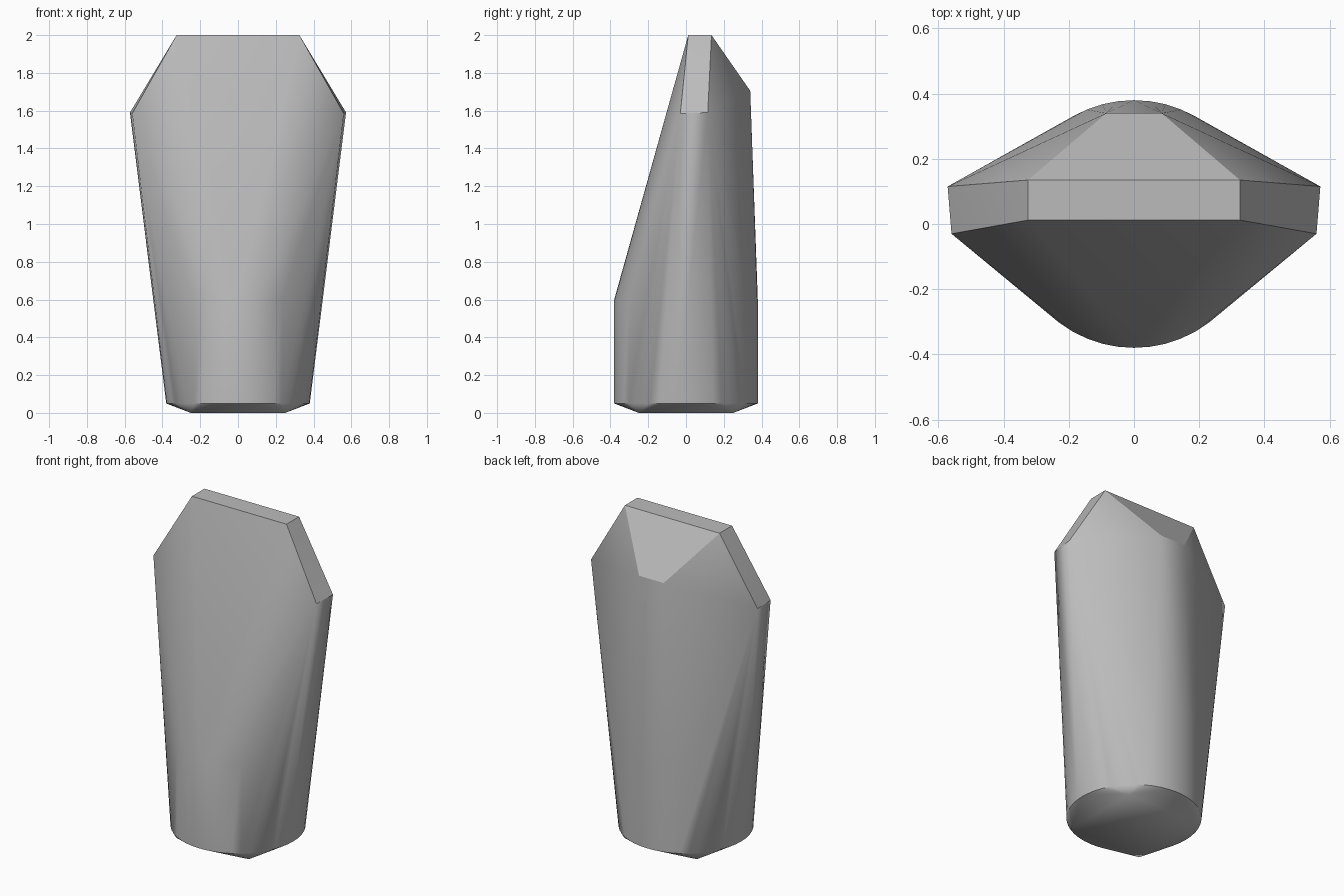
import bpy, bmesh, math

cube = bpy.data.objects.get("Cube")
if cube:
    bpy.data.objects.remove(cube, do_unlink=True)

# Single stone grey
grey = bpy.data.materials.new("stone_grey")
grey.use_nodes = True
colour = (0.5, 0.5, 0.5, 1)
grey.diffuse_color = colour
grey.node_tree.nodes["Principled BSDF"].inputs["Base Color"].default_value = colour

RADIUS, SEGMENTS = 0.38, 48


def ring(z):
    """Circle of points at height z."""
    steps = [2 * math.pi * i / SEGMENTS for i in range(SEGMENTS)]
    return [(RADIUS * math.cos(a), RADIUS * math.sin(a), z) for a in steps]


# Round lower body
points = ring(0.05) + ring(0.6)

# Right-left pairs: square foot, shoulders, top ridge and back peak
for x, y, z in [(0.25, -0.25, 0), (0.25, 0.25, 0),
                (0.56, -0.03, 1.585), (0.572, 0.115, 1.59),
                (0.325, 0.012, 2), (0.325, 0.135, 2),
                (0.085, 0.34, 1.705)]:
    points += [(x, y, z), (-x, y, z)]

# Wrap the points in one faceted skin
bm = bmesh.new()
for p in points:
    bm.verts.new(p)
hull = bmesh.ops.convex_hull(bm, input=bm.verts[:])
loose = {g for g in hull["geom_interior"] + hull["geom_unused"]
         if isinstance(g, bmesh.types.BMVert)}
bmesh.ops.delete(bm, geom=list(loose), context="VERTS")
bmesh.ops.dissolve_limit(bm, angle_limit=math.radians(0.5),
                         verts=bm.verts[:], edges=bm.edges[:])
bmesh.ops.recalc_face_normals(bm, faces=bm.faces[:])

mesh = bpy.data.meshes.new("faceted_stone")
bm.to_mesh(mesh)
bm.free()
mesh.materials.append(grey)
stone = bpy.data.objects.new("faceted_stone", mesh)
bpy.context.collection.objects.link(stone)

bpy.ops.object.select_all(action="DESELECT")
stone.select_set(True)
bpy.context.view_layer.objects.active = stone
bpy.ops.object.shade_smooth_by_angle(angle=math.radians(30))
